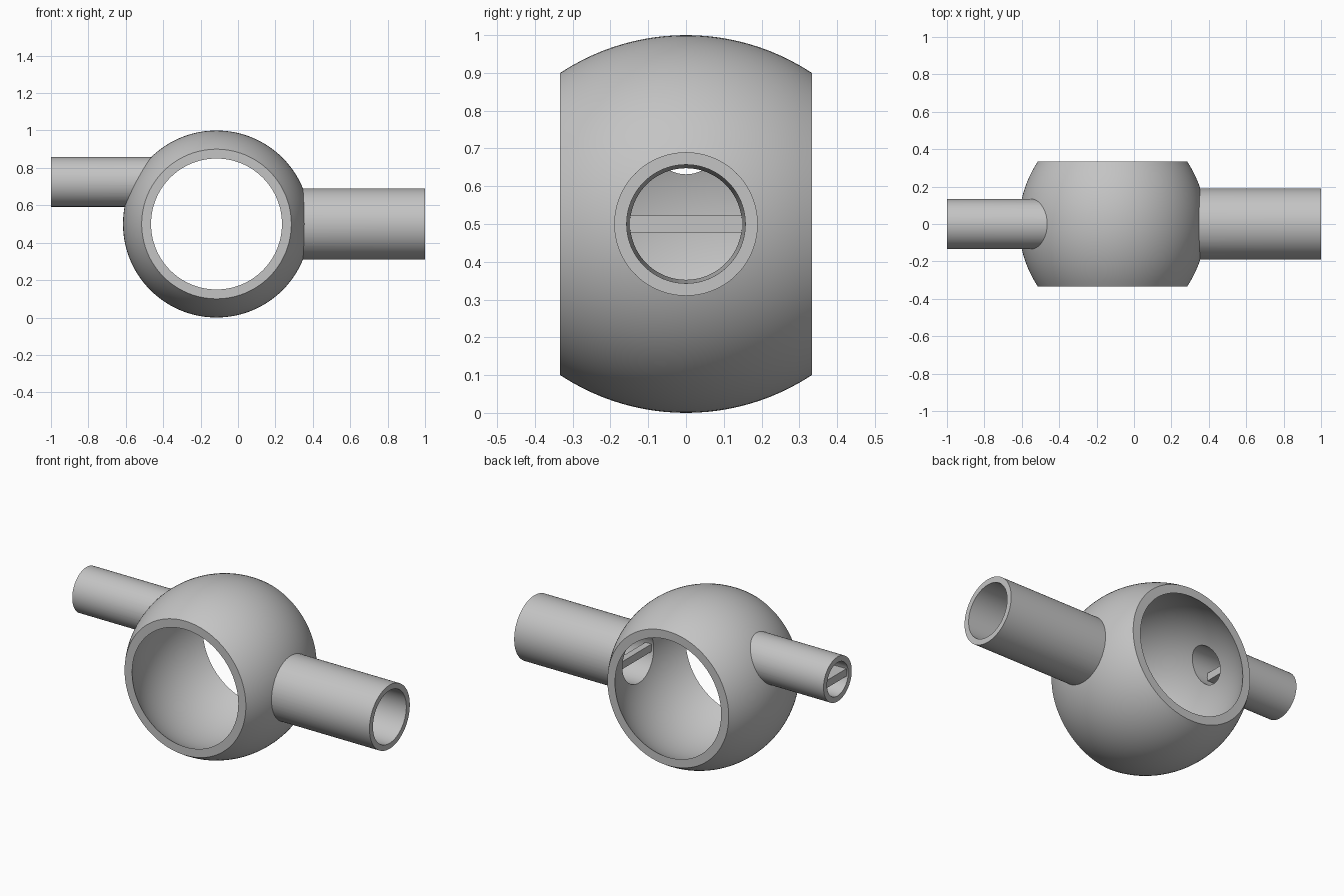
import bpy, bmesh, math
from mathutils import Matrix, Vector

cube = bpy.data.objects.get("Cube")
if cube:
    bpy.data.objects.remove(cube, do_unlink=True)

CENTRE = Vector((-0.115, 0, 0.5))   # middle of the hollow ball
HALF = 0.333                        # half depth of the ball
LEFT_Z = 0.725                      # height of the thin tube axis

grey = bpy.data.materials.new("plain grey")
grey.use_nodes = True
colour = (0.55, 0.55, 0.55, 1)
grey.diffuse_color = colour
grey.node_tree.nodes["Principled BSDF"].inputs["Base Color"].default_value = colour


def finish(name, bm):
    bmesh.ops.recalc_face_normals(bm, faces=bm.faces)
    mesh = bpy.data.meshes.new(name)
    bm.to_mesh(mesh)
    bm.free()
    mesh.materials.append(grey)
    obj = bpy.data.objects.new(name, mesh)
    bpy.context.collection.objects.link(obj)
    return obj


def barrel(name, radius, drop, overshoot=0.0, rings=24, sides=128):
    """Solid bulging drum about the y axis, with an optional straight end."""
    curve = (HALF ** 2 + drop ** 2) / (2 * drop)
    ys = [HALF * (2 * i / rings - 1) for i in range(rings + 1)]
    profile = [(y, radius - curve + math.sqrt(curve ** 2 - y * y)) for y in ys]
    if overshoot:
        end = radius - drop
        profile = [(-HALF - overshoot, end)] + profile + [(HALF + overshoot, end)]
    bm = bmesh.new()
    loops = []
    for y, r in profile:
        angles = [math.tau * k / sides for k in range(sides)]
        loops.append([bm.verts.new(CENTRE + Vector((r * math.cos(a), y, r * math.sin(a))))
                      for a in angles])
    for a, b in zip(loops, loops[1:]):
        for k in range(sides):
            n = (k + 1) % sides
            bm.faces.new((a[k], a[n], b[n], b[k]))
    bm.faces.new(loops[0])
    bm.faces.new(loops[-1])
    return finish(name, bm)


def rod(name, x0, x1, r0, r1, z):
    """Round solid along x, from radius r0 at x0 to r1 at x1."""
    bm = bmesh.new()
    place = Matrix.Translation(((x0 + x1) / 2, 0, z)) @ Matrix.Rotation(math.pi / 2, 4, 'Y')
    bmesh.ops.create_cone(bm, cap_ends=True, segments=96, radius1=r0, radius2=r1,
                          depth=x1 - x0, matrix=place)
    return finish(name, bm)


def bar(name, x0, x1, half_width, z, thick=0.045):
    bm = bmesh.new()
    place = Matrix.Translation(((x0 + x1) / 2, 0, z)) @ Matrix.Diagonal(
        (x1 - x0, 2 * half_width, thick, 1))
    bmesh.ops.create_cube(bm, size=1, matrix=place)
    return finish(name, bm)


# Solid ball with both tubes, then cavity and bores removed
body = barrel("hollow_ball_with_tubes", 0.5, 0.1)
steps = [
    (rod("wide_tube", CENTRE.x, 1, 0.19, 0.19, CENTRE.z), 'UNION'),
    (rod("thin_tube", -1, -0.3, 0.133, 0.133, LEFT_Z), 'UNION'),
    (barrel("cavity", 0.45, 0.1, overshoot=0.1), 'DIFFERENCE'),
    (rod("wide_bore", 0, 1.02, 0.1435, 0.1573, CENTRE.z), 'DIFFERENCE'),
    (rod("thin_bore", -1.02, -0.3, 0.1, 0.09, LEFT_Z), 'DIFFERENCE'),
]
for tool, operation in steps:
    mod = body.modifiers.new(tool.name, 'BOOLEAN')
    mod.operation = operation
    mod.solver = 'EXACT'
    mod.object = tool

bpy.context.view_layer.update()
graph = bpy.context.evaluated_depsgraph_get()
result = bpy.data.meshes.new_from_object(body.evaluated_get(graph))
body.modifiers.clear()
body.data = result
for tool, _ in steps:
    bpy.data.objects.remove(tool, do_unlink=True)
body.data.materials.clear()
body.data.materials.append(grey)

bpy.ops.object.select_all(action='DESELECT')
body.select_set(True)
bpy.context.view_layer.objects.active = body
bpy.ops.object.shade_smooth_by_angle(angle=math.radians(25))

# Flat cross bars inside the bores
bar("wide_tube_bar", 0.33, 0.37, 0.16, CENTRE.z)
bar("thin_tube_bar", -0.99, -0.58, 0.105, LEFT_Z)
